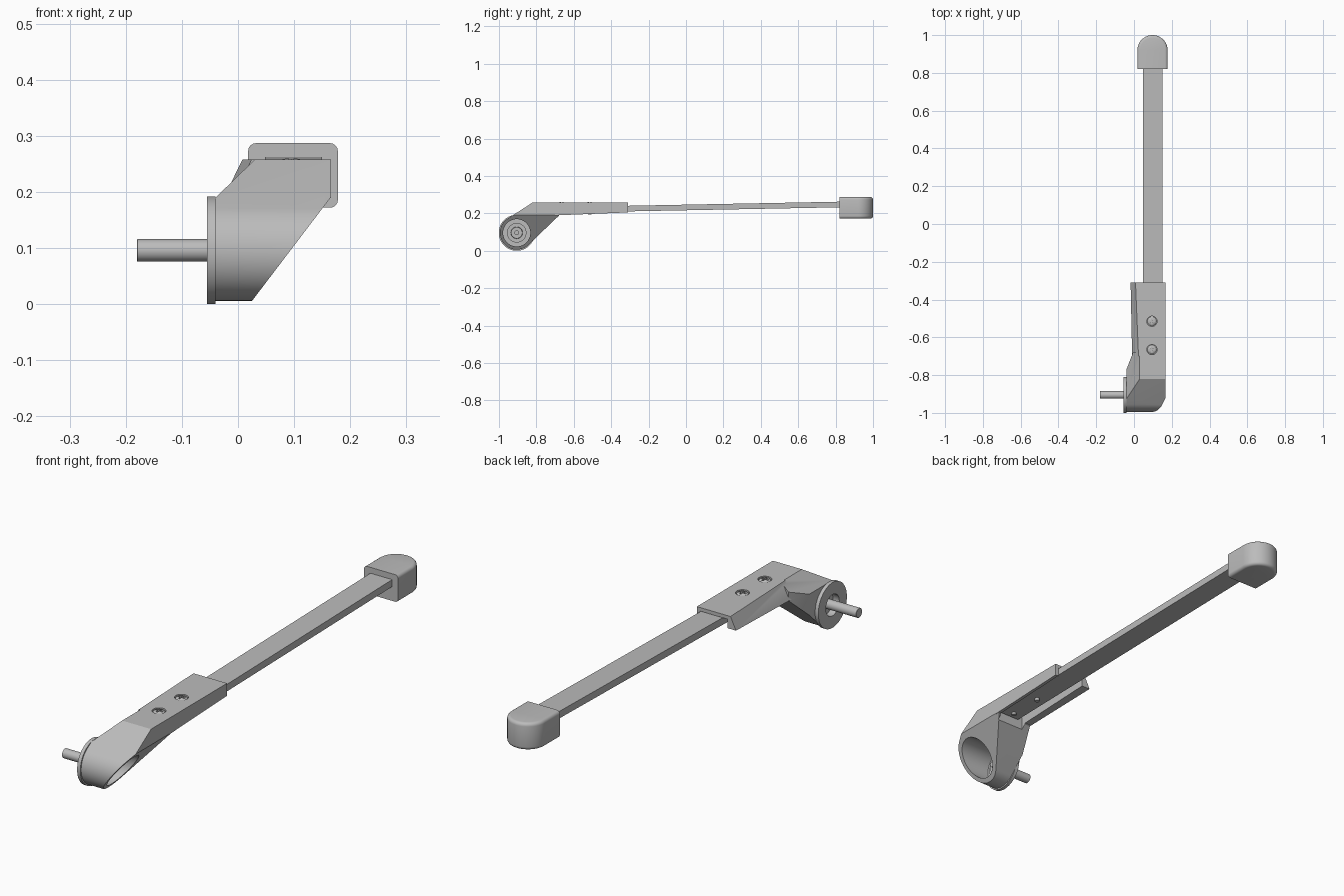
import bpy, bmesh, math
from mathutils import Vector, Matrix

if "Cube" in bpy.data.objects:
    bpy.data.objects.remove(bpy.data.objects["Cube"], do_unlink=True)

grey = bpy.data.materials.new("mid grey")
grey.use_nodes = True
COLOUR = (0.5, 0.5, 0.5, 1)
grey.diffuse_color = COLOUR
grey.node_tree.nodes["Principled BSDF"].inputs["Base Color"].default_value = COLOUR

HUB_Y, HUB_Z = -0.905, 0.096
SCREW_X, SCREW_YS = 0.095, (-0.515, -0.665)
TOP = 0.258


def finish(name, bm):
    bmesh.ops.recalc_face_normals(bm, faces=bm.faces)
    me = bpy.data.meshes.new(name)
    bm.to_mesh(me)
    bm.free()
    me.materials.append(grey)
    ob = bpy.data.objects.new(name, me)
    bpy.context.collection.objects.link(ob)
    return ob


def hull(name, points):
    bm = bmesh.new()
    for p in points:
        bm.verts.new(p)
    bmesh.ops.convex_hull(bm, input=bm.verts)
    bmesh.ops.dissolve_limit(bm, angle_limit=0.005, verts=bm.verts, edges=bm.edges)
    return finish(name, bm)


def box(name, x, y, z):
    return hull(name, [(a, b, c) for a in x for b in y for c in z])


def lathe(name, profile, origin, axis="X", n=48, closed=False):
    """Spin (radius, height) points round an axis; closed joins last to first."""
    bm = bmesh.new()
    rings = []
    for r, h in profile:
        ring = []
        for i in range(n):
            a = 2 * math.pi * i / n
            u, v = r * math.cos(a), r * math.sin(a)
            p = (h, u, v) if axis == "X" else (u, v, h)
            ring.append(bm.verts.new(Vector(p) + Vector(origin)))
        rings.append(ring)
    pairs = list(zip(rings, rings[1:]))
    if closed:
        pairs.append((rings[-1], rings[0]))
    else:
        bm.faces.new(rings[0])
        bm.faces.new(rings[-1])
    for a, b in pairs:
        for i in range(n):
            j = (i + 1) % n
            bm.faces.new((a[i], a[j], b[j], b[i]))
    return finish(name, bm)


def boolean(ob, other, operation="DIFFERENCE"):
    mod = ob.modifiers.new("cut", "BOOLEAN")
    mod.operation, mod.object, mod.solver = operation, other, "EXACT"
    bpy.context.view_layer.objects.active = ob
    bpy.ops.object.modifier_apply(modifier=mod.name)
    bpy.data.objects.remove(other, do_unlink=True)


# Hub head: round boss blended to the arm, trimmed by three planes
side = [(HUB_Y + 0.09 * math.cos(a), HUB_Z + 0.09 * math.sin(a))
        for a in (2 * math.pi * i / 64 for i in range(64))]
side += [(-0.82, TOP), (-0.68, TOP), (-0.68, 0.187)]
arm = hull("handle", [(x, y, z) for x in (-0.04, 0.166) for y, z in side])
bm = bmesh.new()
bm.from_mesh(arm.data)
for co, no in (((0.025, 0, 0.006), (0.184, 0, -0.14)),
               ((-0.04, 0, 0.19), (-0.068, 0, 0.07)),
               ((-0.04, -0.77, 0), (-0.09, 0.035, 0))):
    cut = bmesh.ops.bisect_plane(bm, geom=bm.verts[:] + bm.edges[:] + bm.faces[:],
                                 plane_co=co, plane_no=no, clear_outer=True)
    rim = [e for e in cut["geom_cut"] if isinstance(e, bmesh.types.BMEdge)]
    bmesh.ops.contextual_create(bm, geom=rim)
bmesh.ops.recalc_face_normals(bm, faces=bm.faces)
bm.to_mesh(arm.data)
bm.free()

# Straight arm with a slanted left wall
boolean(arm, hull("arm_block", [
    (-0.018, -0.31, 0.205), (0.008, -0.31, TOP), (0.166, -0.31, TOP), (0.166, -0.31, 0.205),
    (-0.01, -0.7, 0.189), (0.024, -0.7, TOP), (0.166, -0.7, TOP), (0.166, -0.7, 0.189)]), "UNION")

# Open channel below, hub bore, shaft hole and screw recesses
boolean(arm, box("channel", (0.022, 0.152), (-0.7, -0.2), (0.1, 0.243)))
boolean(arm, lathe("bore", [(0.073, -0.025), (0.073, 0.4)], (0, HUB_Y, HUB_Z)))
boolean(arm, lathe("shaft_hole", [(0.045, -0.1), (0.045, 0.1)], (0, HUB_Y, HUB_Z)))
for y in SCREW_YS:
    boolean(arm, lathe("recess", [(0.027, 0.249), (0.027, 0.3)], (SCREW_X, y, 0), "Z"))

# Cross-head screws through the arm
for i, y in enumerate(SCREW_YS):
    screw = lathe("screw_%d" % (i + 1), [
        (0.01, 0.195), (0.01, 0.246), (0.024, 0.249), (0.024, 0.253),
        (0.018, 0.258), (0.008, 0.26)], (SCREW_X, y, 0), "Z", 32)
    for w, d in ((0.016, 0.004), (0.004, 0.016)):
        boolean(screw, box("slot", (SCREW_X - w, SCREW_X + w), (y - d, y + d), (0.252, 0.3)))

# Flat bar, rising slightly to the tip
hull("bar", [(x, y, z + dz) for x in (0.048, 0.15)
             for y, z in ((-0.695, 0.203), (0.86, 0.233)) for dz in (0, 0.03)])

# Washer, shaft and inner hub fittings
origin = (0, HUB_Y, HUB_Z)
lathe("washer", [(0.096, -0.055), (0.096, -0.04), (0.045, -0.04), (0.045, -0.055)],
      origin, n=64, closed=True)
lathe("shaft", [(0.019, -0.18), (0.02, -0.179), (0.02, -0.02)], origin)
lathe("shaft_nut", [(0.052, -0.026), (0.052, -0.016), (0.032, -0.016), (0.03, 0.0),
                    (0.013, 0.0), (0.013, 0.012)], origin)

# Rounded tip block, softened on all edges but the flat front
arc = [(0.098 + 0.08 * math.cos(a), 0.92 + 0.08 * math.sin(a))
       for a in (math.pi * i / 32 for i in range(33))]
tip = hull("tip_block", [(x, y, z) for x, y in arc + [(0.018, 0.82), (0.178, 0.82)]
                         for z in (0.172, 0.287)])
bm = bmesh.new()
bm.from_mesh(tip.data)
rim = [e for e in bm.edges if abs(e.verts[0].co.z - e.verts[1].co.z) < 0.01
       and max(v.co.y for v in e.verts) > 0.83]
bmesh.ops.bevel(bm, geom=rim, offset=0.014, segments=4, profile=0.5, affect="EDGES")
bm.to_mesh(tip.data)
bm.free()

# Smooth shading with crisp edges
for ob in bpy.context.collection.objects:
    if ob.type == "MESH":
        bpy.ops.object.select_all(action="DESELECT")
        ob.select_set(True)
        bpy.context.view_layer.objects.active = ob
        bpy.ops.object.shade_smooth_by_angle(angle=math.radians(30))
